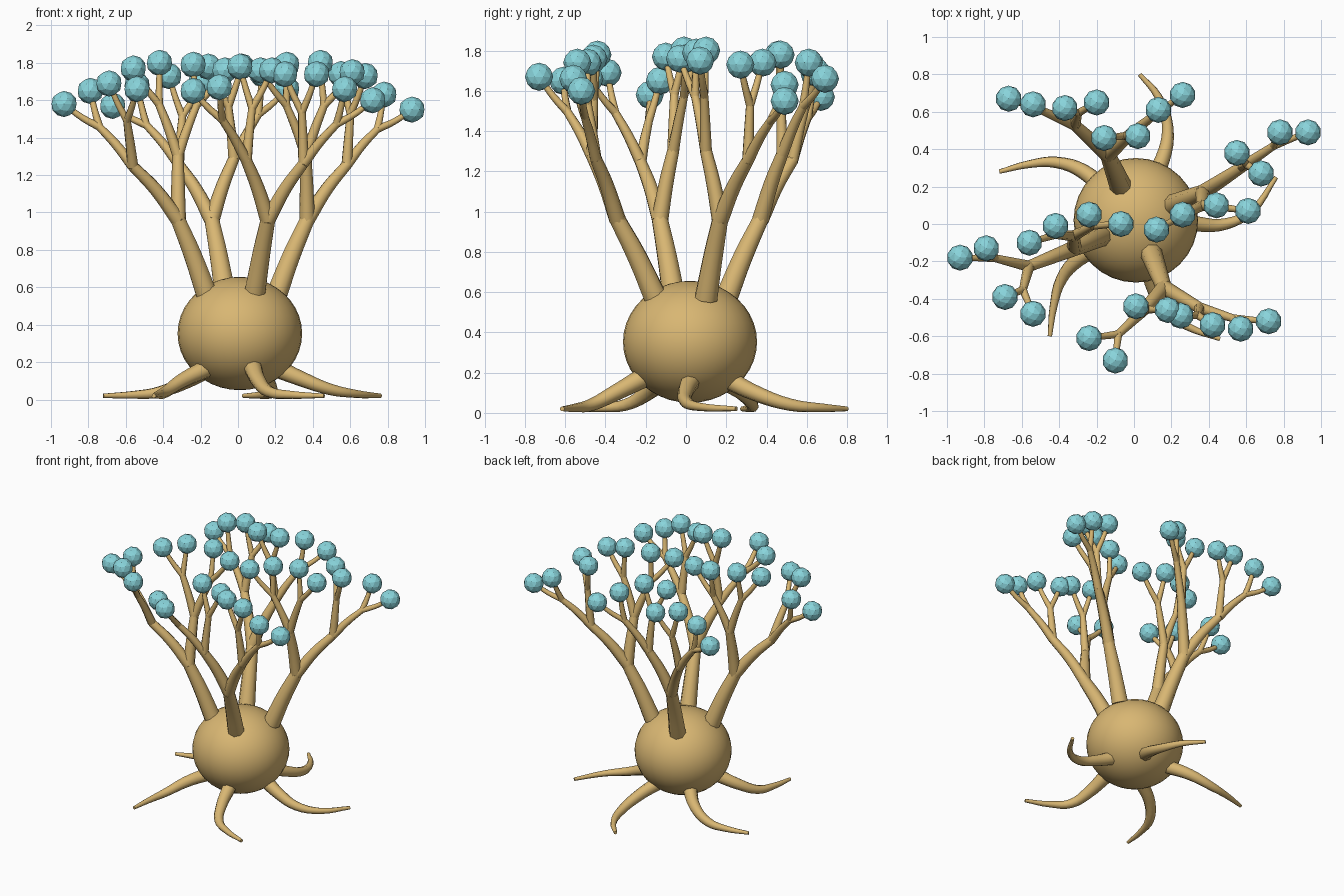
import bpy
import bmesh
import math
from mathutils import Vector

if "Cube" in bpy.data.objects:
    bpy.data.objects.remove(bpy.data.objects["Cube"], do_unlink=True)


def make_material(name, color):
    mat = bpy.data.materials.new(name)
    mat.use_nodes = True
    mat.diffuse_color = color
    mat.node_tree.nodes["Principled BSDF"].inputs["Base Color"].default_value = color
    return mat


TAN = make_material("tan bark", (0.69, 0.47, 0.17, 1))
CYAN = make_material("pale cyan", (0.25, 0.66, 0.71, 1))


def make_tubes(name, paths):
    """Tapered eight-sided tubes; each path is (points, start radius, end radius)."""
    curve = bpy.data.curves.new(name, "CURVE")
    curve.dimensions = "3D"
    curve.bevel_depth = 1
    curve.bevel_resolution = 2
    curve.resolution_u = 4
    curve.use_fill_caps = True
    for points, start, end in paths:
        spline = curve.splines.new("BEZIER")
        spline.bezier_points.add(len(points) - 1)
        for i, (knot, co) in enumerate(zip(spline.bezier_points, points)):
            knot.co = co
            knot.radius = start + (end - start) * i / (len(points) - 1)
            knot.handle_left_type = knot.handle_right_type = "AUTO"
    obj = bpy.data.objects.new(name, curve)
    bpy.context.collection.objects.link(obj)
    bpy.ops.object.select_all(action="DESELECT")
    obj.select_set(True)
    bpy.context.view_layer.objects.active = obj
    bpy.ops.object.convert(target="MESH")
    obj = bpy.context.object
    obj.data.materials.clear()
    obj.data.materials.append(TAN)
    bpy.ops.object.shade_smooth_by_angle(angle=math.radians(50))
    return obj


def bowed(a, b, lift):
    """Three points from a to b, with the middle one raised."""
    return [a, a.lerp(b, 0.5) + Vector((0, 0, lift)), b]


def mean(points):
    return sum(points, Vector()) / len(points)


def fork(start, tips, along, rise):
    """Where a branch divides on its way to its tips."""
    goal = mean(tips)
    spot = start.lerp(goal, along)
    spot.z = start.z + (goal.z - start.z) * rise
    return spot


# Round body
bpy.ops.mesh.primitive_uv_sphere_add(segments=32, ring_count=20, radius=1,
                                     location=(0.01, 0.02, 0.353))
body = bpy.context.object
body.name = "body"
body.scale = (0.333, 0.333, 0.303)
body.data.materials.append(TAN)
bpy.ops.object.shade_smooth()

# Roots curling over the ground
roots = {
    "back": [(0.07, 0.2, 0.17), (0.15, 0.34, 0.1), (0.18, 0.52, 0.04), (0.13, 0.68, 0.025), (0.03, 0.8, 0.02)],
    "left": [(0.2, 0.03, 0.17), (0.34, 0, 0.11), (0.49, 0, 0.055), (0.63, 0.07, 0.03), (0.76, 0.25, 0.02)],
    "right": [(-0.15, 0.17, 0.17), (-0.27, 0.28, 0.1), (-0.42, 0.33, 0.04), (-0.56, 0.32, 0.025), (-0.72, 0.28, 0.02)],
    "front_right": [(-0.16, -0.11, 0.17), (-0.3, -0.19, 0.1), (-0.39, -0.3, 0.04), (-0.43, -0.44, 0.025), (-0.45, -0.6, 0.02)],
    "front": [(0.08, -0.22, 0.17), (0.11, -0.35, 0.1), (0.17, -0.47, 0.04), (0.29, -0.55, 0.025), (0.46, -0.615, 0.02)],
}
for side, points in roots.items():
    make_tubes(side + "_root", [([Vector(p) for p in points], 0.05, 0.012)])

# Trunks: base, first fork, then eight tips in neighbouring pairs
trunks = {
    "right": [(-0.17, -0.06, 0.57), (-0.32, -0.13, 0.96),
              (-0.79, -0.13, 1.65), (-0.93, -0.18, 1.58), (-0.69, -0.39, 1.69), (-0.54, -0.48, 1.66),
              (-0.07, 0, 1.76), (-0.24, 0.05, 1.79), (-0.42, -0.01, 1.8), (-0.56, -0.1, 1.77)],
    "front": [(0.09, -0.15, 0.57), (0.16, -0.34, 0.96),
              (-0.24, -0.61, 1.65), (-0.1, -0.73, 1.67), (0.01, -0.44, 1.78), (0.18, -0.46, 1.76),
              (0.25, -0.49, 1.74), (0.42, -0.54, 1.74), (0.57, -0.56, 1.66), (0.72, -0.52, 1.6)],
    "left": [(0.21, 0.1, 0.57), (0.37, 0.17, 0.96),
             (0.55, 0.38, 1.74), (0.68, 0.27, 1.73), (0.78, 0.49, 1.63), (0.93, 0.49, 1.55),
             (0.12, -0.03, 1.76), (0.26, 0.05, 1.79), (0.44, 0.1, 1.8), (0.61, 0.07, 1.75)],
    "back": [(-0.07, 0.2, 0.57), (-0.14, 0.37, 0.96),
             (-0.67, 0.67, 1.57), (-0.54, 0.64, 1.68), (-0.37, 0.62, 1.73), (-0.2, 0.65, 1.69),
             (-0.16, 0.46, 1.78), (0.02, 0.47, 1.78), (0.13, 0.61, 1.74), (0.26, 0.69, 1.66)],
}
all_tips = []
for side, points in trunks.items():
    base, first, *tips = [Vector(p) for p in points]
    paths = [(bowed(base, first, 0.015), 0.06, 0.042)]
    for i in (0, 4):
        four = tips[i:i + 4]
        second = fork(first, four, 0.58, 0.42)
        paths.append((bowed(first, second, 0.02), 0.042, 0.03))
        for pair in (four[:2], four[2:]):
            third = fork(second, pair, 0.6, 0.57)
            paths.append((bowed(second, third, 0.01), 0.03, 0.021))
            for tip in pair:
                paths.append((bowed(third, tip, -0.01), 0.021, 0.014))
    make_tubes(side + "_branches", paths)
    all_tips += tips

# Faceted ball on every tip
for n, tip in enumerate(all_tips):
    bpy.ops.mesh.primitive_ico_sphere_add(subdivisions=2, radius=0.07, location=tip)
    ball = bpy.context.object
    ball.name = f"tip_ball_{n + 1}"
    ball.data.materials.append(CYAN)
